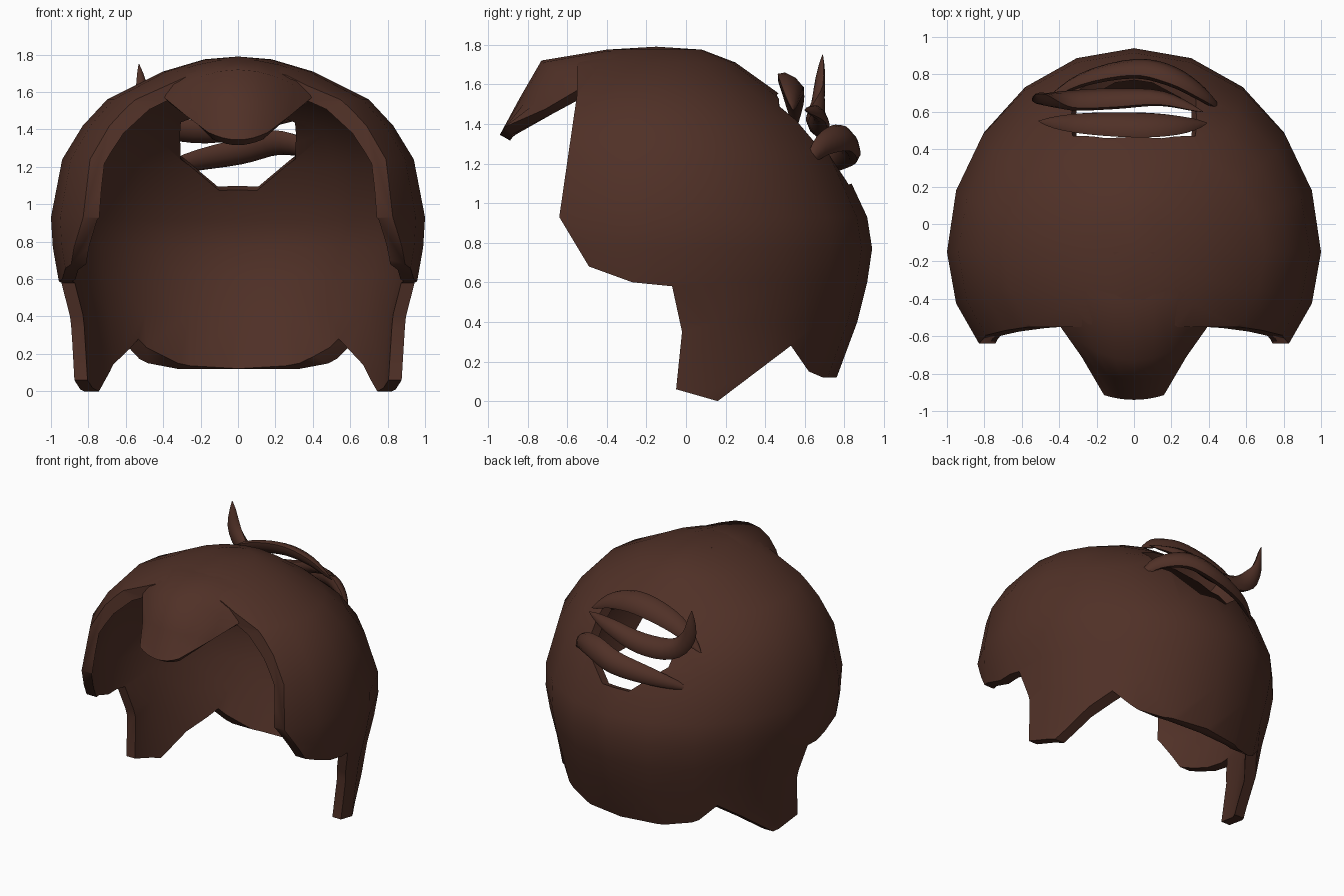
import bpy, bmesh, math
from mathutils import Vector

if "Cube" in bpy.data.objects:
    bpy.data.objects.remove(bpy.data.objects["Cube"])

CENTRE = Vector((0, -0.1, 0.8))
brown = bpy.data.materials.new("dark brown hair")
brown.diffuse_color = (0.08, 0.03, 0.02, 1)
brown.use_nodes = True
brown.node_tree.nodes["Principled BSDF"].inputs["Base Color"].default_value = brown.diffuse_color


def make(name, verts, faces):
    me = bpy.data.meshes.new(name)
    me.from_pydata([tuple(v) for v in verts], [], faces)
    bm = bmesh.new()
    bm.from_mesh(me)
    bmesh.ops.recalc_face_normals(bm, faces=bm.faces)
    bm.to_mesh(me)
    bm.free()
    me.materials.append(brown)
    ob = bpy.data.objects.new(name, me)
    bpy.context.collection.objects.link(ob)
    return ob


def select(ob):
    bpy.ops.object.select_all(action='DESELECT')
    ob.select_set(True)
    bpy.context.view_layer.objects.active = ob


def apply(ob, kind, **props):
    select(ob)
    mod = ob.modifiers.new("mod", kind)
    for key, val in props.items():
        setattr(mod, key, val)
    bpy.ops.object.modifier_apply(modifier=mod.name)


def smooth(ob, angle=45):
    select(ob)
    bpy.ops.object.shade_smooth_by_angle(angle=math.radians(angle))


def prism(name, a, b):
    """Solid between two matching polygons."""
    n = len(a)
    faces = [tuple(range(n)), tuple(range(n, 2 * n))]
    faces += [(i, (i + 1) % n, n + (i + 1) % n, n + i) for i in range(n)]
    return make(name, a + b, faces)


def cut(ob, cutter, operation):
    apply(ob, 'BOOLEAN', object=cutter, operation=operation, solver='EXACT')
    bpy.data.objects.remove(cutter)


# Hair cap: rings of (z, half width, back y, front y)
SEG, CY = 20, -0.15
rings = [(1.775, .18, .08, -.40), (1.71, .40, .25, -.62), (1.56, .70, .46, -.80),
         (1.42, .83, .63, -.91), (1.24, .94, .77, -1.0), (.93, 1.0, .915, -1.04),
         (.77, .99, .94, -1.05), (.60, .96, .915, -1.05), (.40, .915, .865, -1.0),
         (.05, .89, .735, -1.0), (-.1, .88, .70, -1.0)]
verts, faces = [(0, CY, 1.79)], []
for z, hw, yb, yf in rings:
    for i in range(SEG):
        a = math.tau * i / SEG
        c = math.cos(a)
        verts.append((hw * math.sin(a), CY + c * ((yb - CY) if c > 0 else (CY - yf)), z))
for i in range(SEG):
    j = (i + 1) % SEG
    faces.append((0, 1 + i, 1 + j))
    for r in range(len(rings) - 1):
        p, q = 1 + r * SEG, 1 + (r + 1) * SEG
        faces.append((p + i, q + i, q + j, p + j))
cap = make("hair_cap", verts, faces)
if cap.data.polygons[0].normal.z < 0:
    cap.data.flip_normals()
apply(cap, 'SOLIDIFY', thickness=0.07, offset=-1)

# Trim the cap to its side outline (face opening, side locks, nape)
side = [(-.55, 1.95), (1.2, 1.95), (1.2, .12), (.69, .12), (.62, .15), (.53, .28),
        (.16, 0), (-.05, .06), (-.02, .35), (-.07, .58), (-.27, .60), (-.49, .68),
        (-.64, .93), (-.55, 1.55)]
cut(cap, prism("side_cutter", [(-1.5, y, z) for y, z in side],
               [(1.5, y, z) for y, z in side]), 'INTERSECT')

# Opening at the back of the crown, widening outwards from the centre
half = [(.11, .84, 1.10), (.34, .70, 1.29), (.34, .49, 1.51), (.15, .47, 1.56)]
hole = [Vector(p) for p in half] + [Vector((-x, y, z)) for x, y, z in reversed(half)]
cut(cap, prism("hole_cutter", [CENTRE + (p - CENTRE) * .6 for p in hole],
               [CENTRE + (p - CENTRE) * 1.4 for p in hole]), 'DIFFERENCE')
smooth(cap)

# Fringe: rows of (half width, centre y, centre z, side y, side z)
rows = [(.42, -.15, 1.788, -.15, 1.69), (.45, -.40, 1.775, -.36, 1.655),
        (.40, -.73, 1.72, -.54, 1.575), (.28, -.84, 1.53, -.71, 1.475),
        (.16, -.94, 1.345, -.915, 1.385)]
N = 8
verts, faces = [], []
for hw, yc, zc, ys, zs in rows:
    for i in range(N + 1):
        u = 2 * i / N - 1
        verts.append((hw * u, yc + (ys - yc) * u * u, zc + (zs - zc) * u * u))
for r in range(len(rows) - 1):
    for i in range(N):
        a = r * (N + 1) + i
        faces.append((a, a + 1, a + N + 2, a + N + 1))
fringe = make("fringe", verts, faces)
if fringe.data.polygons[0].normal.z < 0:
    fringe.data.flip_normals()
apply(fringe, 'SOLIDIFY', thickness=0.06, offset=-1)
smooth(fringe, 50)


# Loose strands: flattened, pointed tubes across the opening
def strand(name, points, width, thick, steps=4, sides=8):
    pts = [Vector(p) for p in points]
    ext = [2 * pts[0] - pts[1]] + pts + [2 * pts[-1] - pts[-2]]
    path = []
    for k in range(1, len(ext) - 2):
        p0, p1, p2, p3 = ext[k - 1:k + 3]
        for s in range(steps):
            t = s / steps
            path.append(.5 * (2 * p1 + (p2 - p0) * t + (2 * p0 - 5 * p1 + 4 * p2 - p3) * t * t
                              + (3 * p1 - p0 - 3 * p2 + p3) * t ** 3))
    path.append(pts[-1])
    n = len(path)
    verts, faces = [], []
    for k, p in enumerate(path):
        tan = (path[min(k + 1, n - 1)] - path[max(k - 1, 0)]).normalized()
        across = tan.cross(p - CENTRE).normalized()
        out = across.cross(tan).normalized()
        f = max(.03, math.sin(math.pi * k / (n - 1)) ** .7)
        for i in range(sides):
            a = math.tau * i / sides
            verts.append(p + f * (across * math.cos(a) * width + out * math.sin(a) * thick))
    for k in range(n - 1):
        for i in range(sides):
            j = (i + 1) % sides
            faces.append((k * sides + i, k * sides + j, (k + 1) * sides + j, (k + 1) * sides + i))
    faces += [tuple(range(sides)), tuple(range((n - 1) * sides, n * sides))]
    smooth(make(name, verts, faces), 60)


strand("upper_strand", [(-.51, .55, 1.38), (-.3, .54, 1.53), (0, .53, 1.60),
                        (.22, .53, 1.57), (.39, .54, 1.47)], .085, .04)
strand("middle_strand", [(-.53, .69, 1.75), (-.49, .67, 1.54), (-.35, .66, 1.41),
                         (-.1, .67, 1.39), (.15, .67, 1.45), (.37, .60, 1.47)], .075, .045)
strand("lower_strand", [(-.50, .64, 1.14), (-.28, .77, 1.22), (0, .83, 1.28),
                        (.2, .79, 1.33), (.37, .69, 1.29), (.47, .60, 1.18)], .08, .045)
